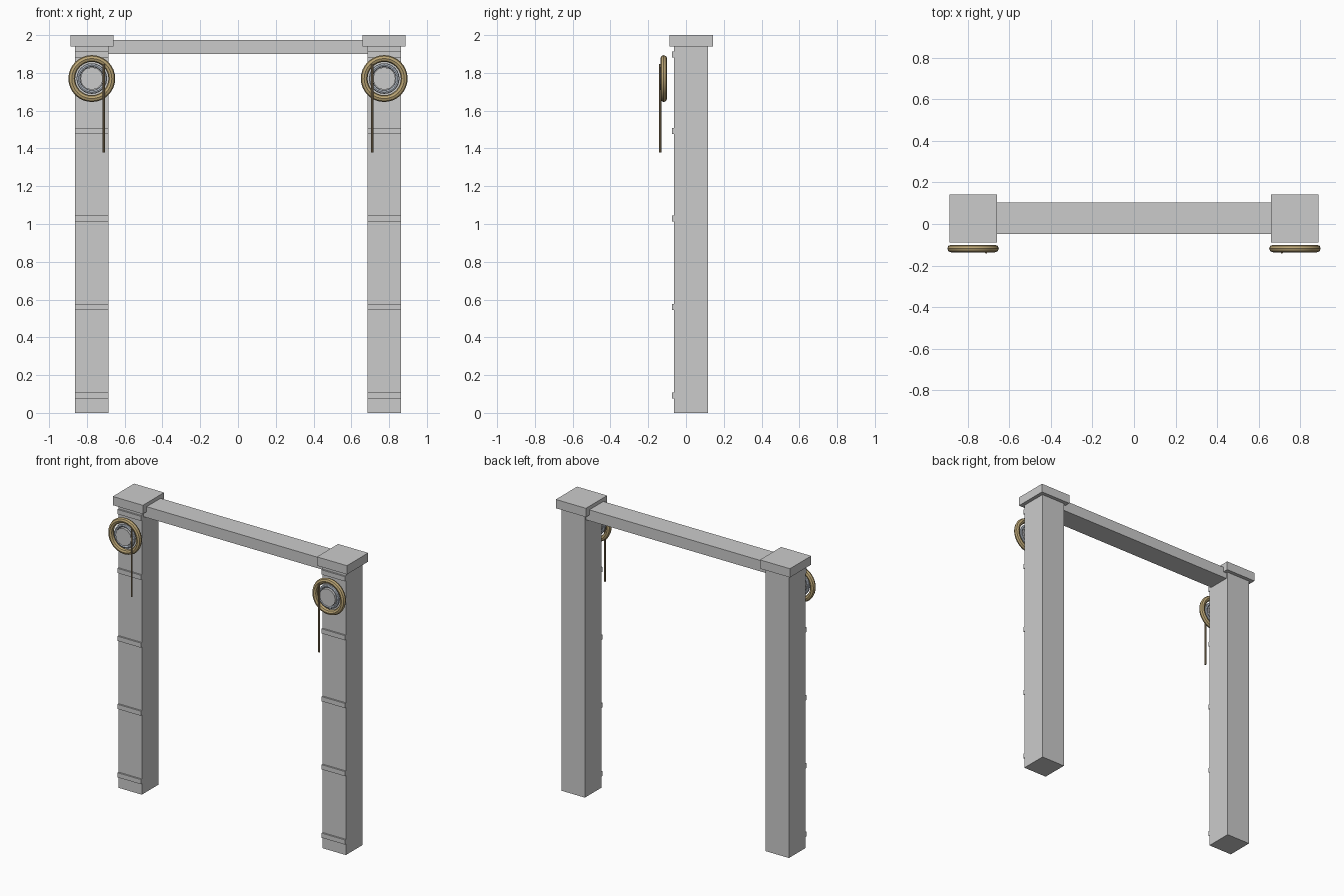
import bpy
import math

if "Cube" in bpy.data.objects:
    bpy.data.objects.remove(bpy.data.objects["Cube"])


def material(name, rgb):
    m = bpy.data.materials.new(name)
    m.diffuse_color = (*rgb, 1)
    m.use_nodes = True
    m.node_tree.nodes["Principled BSDF"].inputs["Base Color"].default_value = m.diffuse_color
    return m


BRASS = material("brass", (0.50, 0.38, 0.18))
STEEL = material("steel", (0.52, 0.57, 0.64))
ROPE = material("rope", (0.30, 0.22, 0.12))


def finish(name, mat=None, smooth=False):
    ob = bpy.context.object
    ob.name = name
    if mat:
        ob.data.materials.append(mat)
    bpy.ops.object.transform_apply(location=False, rotation=True, scale=True)
    if smooth:
        bpy.ops.object.shade_smooth_by_angle(angle=math.radians(30))
    return ob


def box(name, lo, hi):
    bpy.ops.mesh.primitive_cube_add(
        size=1, location=[(a + b) / 2 for a, b in zip(lo, hi)])
    bpy.context.object.scale = [b - a for a, b in zip(lo, hi)]
    return finish(name)


def ring(name, x, y, major, minor, segs, sides, mat):
    bpy.ops.mesh.primitive_torus_add(
        major_radius=major, minor_radius=minor, major_segments=segs,
        minor_segments=sides, location=(x, y, 1.77),
        rotation=(math.pi / 2, 0, 0))
    return finish(name, mat, True)


# lintel between the posts
box("lintel", (-0.69, -0.047, 1.90), (0.69, 0.104, 1.975))

for side, s in (("left", -1), ("right", 1)):
    x = 0.774 * s
    # post and cap
    box(side + "_post", (x - 0.089, -0.064, 0), (x + 0.089, 0.117, 1.945))
    box(side + "_cap", (x - 0.114, -0.088, 1.94), (x + 0.114, 0.142, 2.0))
    # raised bands on the front face
    for i, z in enumerate((0.092, 0.561, 1.028, 1.493, 1.897)):
        box(f"{side}_band_{i + 1}", (x - 0.089, -0.075, z - 0.016),
            (x + 0.089, -0.055, z + 0.016))
    # pulley wheel: brass rim, steel inner ring, hub disc
    ring(side + "_pulley_rim", x, -0.118, 0.106, 0.018, 32, 8, BRASS)
    ring(side + "_pulley_inner_ring", x, -0.120, 0.071, 0.010, 24, 8, STEEL)
    bpy.ops.mesh.primitive_cylinder_add(
        vertices=12, radius=0.060, depth=0.030, location=(x, -0.122, 1.77),
        rotation=(math.pi / 2, 0, 0))
    finish(side + "_pulley_hub")
    # hanging rope
    bpy.ops.mesh.primitive_cylinder_add(
        vertices=8, radius=0.006, depth=0.467,
        location=(0.711 * s, -0.136, 1.6125))
    finish(side + "_rope", ROPE, True)
